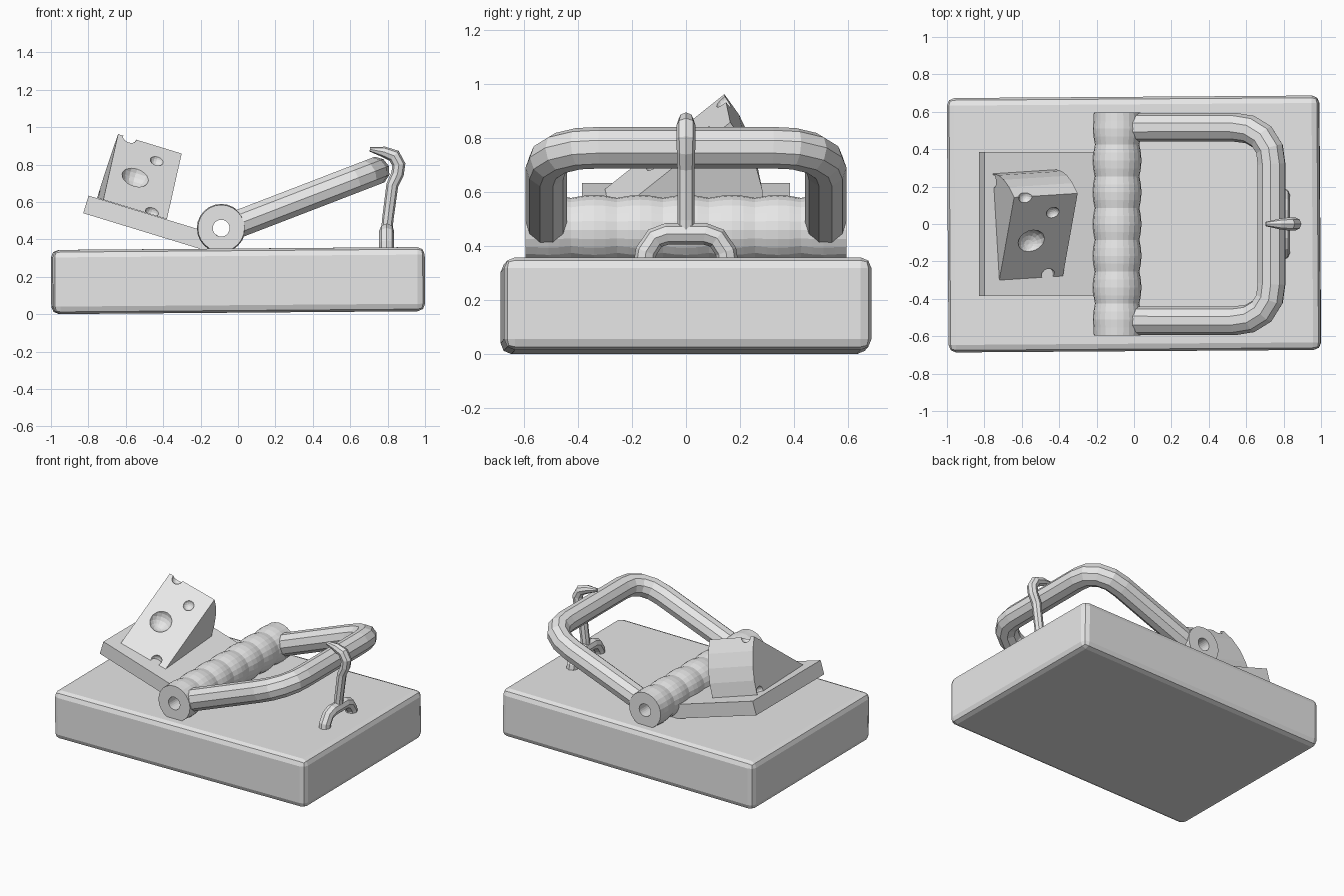
import bpy, bmesh
from math import sin, cos, pi, radians
from mathutils import Matrix, Vector

if "Cube" in bpy.data.objects:
    bpy.data.objects.remove(bpy.data.objects["Cube"], do_unlink=True)

grey = bpy.data.materials.new("light_grey")
grey.use_nodes = True
grey.diffuse_color = (0.8, 0.8, 0.8, 1)
grey.node_tree.nodes["Principled BSDF"].inputs["Base Color"].default_value = (0.8, 0.8, 0.8, 1)


def add_mesh(name, bm, matrix=Matrix()):
    bmesh.ops.recalc_face_normals(bm, faces=bm.faces)
    mesh = bpy.data.meshes.new(name)
    bm.to_mesh(mesh)
    bm.free()
    mesh.materials.append(grey)
    obj = bpy.data.objects.new(name, mesh)
    obj.matrix_world = matrix
    bpy.context.collection.objects.link(obj)
    return obj


def box(name, size, matrix):
    bm = bmesh.new()
    bmesh.ops.create_cube(bm, size=1)
    bmesh.ops.scale(bm, vec=size, verts=bm.verts)
    return add_mesh(name, bm, matrix)


def tube(name, points, radius, resolution=3, scales=None):
    """Round bar swept along a path, turned into a mesh."""
    curve = bpy.data.curves.new(name, "CURVE")
    curve.dimensions = "3D"
    curve.bevel_depth = radius
    curve.bevel_resolution = resolution
    curve.use_fill_caps = True
    line = curve.splines.new("POLY")
    line.points.add(len(points) - 1)
    for i, (p, co) in enumerate(zip(line.points, points)):
        p.co = (*co, 1)
        p.radius = scales[i] if scales else 1
    helper = bpy.data.objects.new(name + "_path", curve)
    bpy.context.collection.objects.link(helper)
    bm = bmesh.new()
    bm.from_mesh(helper.to_mesh())
    helper.to_mesh_clear()
    bpy.data.objects.remove(helper)
    for f in bm.faces:
        f.smooth = False
    return add_mesh(name, bm)


# Wooden base, sitting very slightly askew
base = box("base", (1.99, 1.36, 0.343), Matrix.Translation((0, 0, 0.18))
           @ Matrix.Rotation(radians(0.4), 4, "Z") @ Matrix.Rotation(radians(-0.45), 4, "Y"))
bevel = base.modifiers.new("edges", "BEVEL")
bevel.width = 0.04
bevel.segments = 2

# Ribbed spring: a lathed hollow roller along y
half, ribs, steps, sides = 0.595, 7, 4, 24
profile = []
for i in range(ribs * steps + 1):
    t = i / steps
    profile.append((0.119 + 0.011 * abs(sin(pi * t)), -half + 2 * half * t / ribs))
profile[0] = (0.125, -half)
profile[-1] = (0.125, half)
profile += [(0.045, half), (0.045, -half)]
bm = bmesh.new()
rings = [[bm.verts.new((r * cos(2 * pi * k / sides), y, r * sin(2 * pi * k / sides)))
          for k in range(sides)] for r, y in profile]
for a, b in zip(rings, rings[1:] + rings[:1]):
    for k in range(sides):
        n = (k + 1) % sides
        bm.faces.new((a[k], a[n], b[n], b[k]))
add_mesh("spring", bm, Matrix.Translation((-0.09, 0, 0.46)))

# Snap bar: a rounded U rising from the spring
slope = 0.385
side = [(-0.02, 0.517), (0.54, 0.517), (0.62, 0.505), (0.685, 0.465), (0.725, 0.40), (0.735, 0.32)]
outline = side + [(x, -y) for x, y in reversed(side)]
tube("snap_bar", [(x, y, 0.482 + slope * x) for x, y in outline], 0.077)

# Staple holding the catch
leg = [(0.155, 0.33), (0.148, 0.38), (0.115, 0.43), (0.07, 0.446)]
arch = leg + [(-y, z) for y, z in reversed(leg)]
tube("staple", [(0.795, y, z) for y, z in arch], 0.04, 2)

# Catch hook reaching over the bar
hook = [(0.795, 0.42), (0.80, 0.50), (0.825, 0.69), (0.853, 0.75), (0.86, 0.80),
        (0.835, 0.847), (0.78, 0.868), (0.705, 0.882)]
tube("catch_hook", [(x, 0, z) for x, z in hook], 0.034, 2,
     [0.9, 0.9, 0.95, 1, 1.05, 1.05, 0.85, 0.35])

# Tilted bait plate
tilt = Matrix.Rotation(radians(17), 4, "Y")
box("bait_plate", (0.72, 0.77, 0.098), Matrix.Translation((-0.469, 0, 0.482)) @ tilt)

# Cheese wedge: a sector lying on the plate, tip towards the front
place = Matrix.Translation((-0.72, -0.30, 0.612)) @ tilt @ Matrix.Rotation(radians(3.5), 4, "Z")
length, radius, angle, cuts = 0.356, 0.57, radians(39), 4
bm = bmesh.new()
sector = [(0, 0)] + [(radius * cos(angle * i / cuts), radius * sin(angle * i / cuts))
                     for i in range(cuts + 1)]
face = bm.faces.new([bm.verts.new((0, y, z)) for y, z in sector])
new = bmesh.ops.extrude_face_region(bm, geom=[face])["geom"]
bmesh.ops.translate(bm, vec=(length, 0, 0), verts=[v for v in new if isinstance(v, bmesh.types.BMVert)])
cheese = add_mesh("cheese", bm, place)

# Round cheese holes: along, up the slope, radius, height above the slope
holes = [(0.141, 0.26, 0.08, 0.03), (0.234, 0.447, 0.038, 0.012),
         (0.269, 0.02, 0.037, 0), (0.065, 0.565, 0.037, 0)]
bm = bmesh.new()
for along, up, r, lift in holes:
    centre = Vector((along, up * cos(angle) - lift * sin(angle), up * sin(angle) + lift * cos(angle)))
    bmesh.ops.create_uvsphere(bm, u_segments=16, v_segments=10, radius=r,
                              matrix=Matrix.Translation(centre))
bmesh.ops.create_uvsphere(bm, u_segments=16, v_segments=10, radius=0.035,
                          matrix=Matrix.Translation((0, 0.53, 0.01)))
cutter = add_mesh("hole_cutter", bm, place)
cutter.hide_render = True
cutter.hide_viewport = True
cutter.display_type = "WIRE"
cut = cheese.modifiers.new("holes", "BOOLEAN")
cut.object = cutter
cut.solver = "EXACT"
